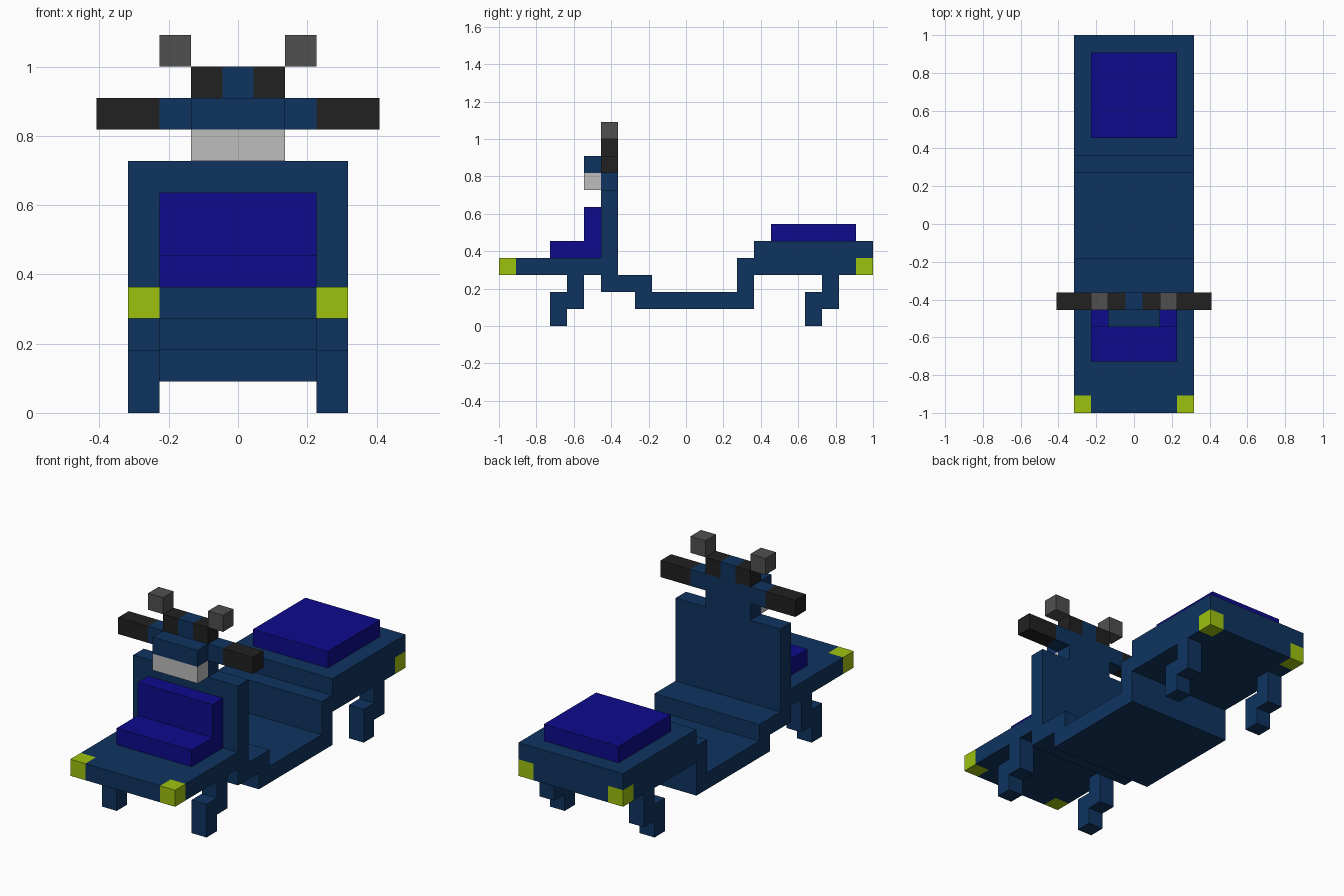
import bpy, bmesh
from mathutils import Vector

cube = bpy.data.objects.get("Cube")
if cube:
    bpy.data.objects.remove(cube, do_unlink=True)

U = 1 / 11  # one block


def material(name, rgb):
    lin = [((c / 255 + 0.055) / 1.055) ** 2.4 if c > 10 else c / 255 / 12.92 for c in rgb]
    m = bpy.data.materials.new(name)
    m.use_nodes = True
    m.diffuse_color = (*lin, 1)
    m.node_tree.nodes["Principled BSDF"].inputs["Base Color"].default_value = (*lin, 1)
    return m


NAVY = material("navy", (15, 52, 96))
INDIGO = material("indigo", (14, 11, 140))
LIME = material("lime", (158, 194, 14))
BLACK = material("black", (33, 33, 33))
GREY = material("grey", (80, 80, 80))
SILVER = material("silver", (189, 189, 189))


def extrude(name, points, lo, hi, axis, *mats, edit=None):
    """Extrude a 2D block outline along axis 'x' (points are y, z) or 'y' (points are x, z)."""
    bm = bmesh.new()
    verts = [bm.verts.new((lo, a, z) if axis == "x" else (a, lo, z)) for a, z in points]
    face = bm.faces.new(verts)
    ext = bmesh.ops.extrude_face_region(bm, geom=[face])
    step = Vector((hi - lo, 0, 0) if axis == "x" else (0, hi - lo, 0))
    bmesh.ops.translate(bm, vec=step, verts=[v for v in ext["geom"] if isinstance(v, bmesh.types.BMVert)])
    bmesh.ops.recalc_face_normals(bm, faces=bm.faces)
    if edit:
        edit(bm)
    bmesh.ops.scale(bm, vec=(U, U, U), verts=bm.verts)
    mesh = bpy.data.meshes.new(name)
    bm.to_mesh(mesh)
    bm.free()
    for m in mats:
        mesh.materials.append(m)
    obj = bpy.data.objects.new(name, mesh)
    bpy.context.collection.objects.link(obj)
    return obj


def box(name, x, y, z, mat):
    return extrude(name, [(y[0], z[0]), (y[1], z[0]), (y[1], z[1]), (y[0], z[1])], *x, "x", mat)


def cut(bm, faces, co, no):
    geom = set(faces)
    for f in faces:
        geom.update(f.verts)
        geom.update(f.edges)
    bmesh.ops.bisect_plane(bm, geom=list(geom), plane_co=co, plane_no=no, dist=1e-4)


def corner_lights(bm):
    """Cut the lower corner blocks at both ends and colour them lime."""
    for s in (-1, 1):
        cut(bm, bm.faces[:], (0, 10 * s, 0), (0, 1, 0))
    for s in (-1, 1):
        ends = [f for f in bm.faces if abs(f.calc_center_median().y) > 10]
        cut(bm, ends, (2.5 * s, 0, 0), (1, 0, 0))
    ends = [f for f in bm.faces if f.calc_center_median().y > 10]
    cut(bm, ends, (0, 0, 4), (0, 0, 1))
    for f in bm.faces:
        c = f.calc_center_median()
        if abs(c.x) > 2.5 and abs(c.y) > 10 and c.z < 4.1:
            f.material_index = 1


# Body: nose, front shield, footwell and tail in one side outline
extrude("body", [(-11, 3), (-5, 3), (-5, 2), (-3, 2), (-3, 1), (4, 1), (4, 3),
                 (11, 3), (11, 5), (4, 5), (4, 4), (3, 4), (3, 2), (-2, 2),
                 (-2, 3), (-4, 3), (-4, 8), (-5, 8), (-5, 4), (-11, 4)],
        -3.5, 3.5, "x", NAVY, LIME, edit=corner_lights)

# Seat and stepped front pad
box("seat", (-2.5, 2.5), (5, 10), (5, 6), INDIGO)
extrude("front_pad", [(-8, 4), (-5, 4), (-5, 7), (-6, 7), (-6, 5), (-8, 5)], -2.5, 2.5, "x", INDIGO)

# Steering head and headlight
extrude("steering_head", [(-1.5, 8), (1.5, 8), (1.5, 9), (2.5, 9), (2.5, 10), (0.5, 10),
                          (0.5, 11), (-0.5, 11), (-0.5, 10), (-2.5, 10), (-2.5, 9), (-1.5, 9)],
        -5, -4, "y", NAVY)
box("headlight_cover", (-1.5, 1.5), (-6, -5), (9, 10), NAVY)
box("headlight", (-1.5, 1.5), (-6, -5), (8, 9), SILVER)

# Mirrored parts: grips, mirrors and stepped legs
LEG = [(0, 0), (1, 0), (1, 1), (2, 1), (2, 3), (1, 3), (1, 2), (0, 2)]
for side, s in (("left", 1), ("right", -1)):
    def span(a, b):
        return tuple(sorted((a * s, b * s)))
    box(side + "_grip", span(2.5, 4.5), (-5, -4), (9, 10), BLACK)
    box(side + "_mirror_stalk", span(0.5, 1.5), (-5, -4), (10, 11), BLACK)
    box(side + "_mirror", span(1.5, 2.5), (-5, -4), (11, 12), GREY)
    for end, y in (("front", -8), ("rear", 7)):
        extrude(f"{end}_{side}_leg", [(y + a, z) for a, z in LEG], *span(2.5, 3.5), "x", NAVY)
